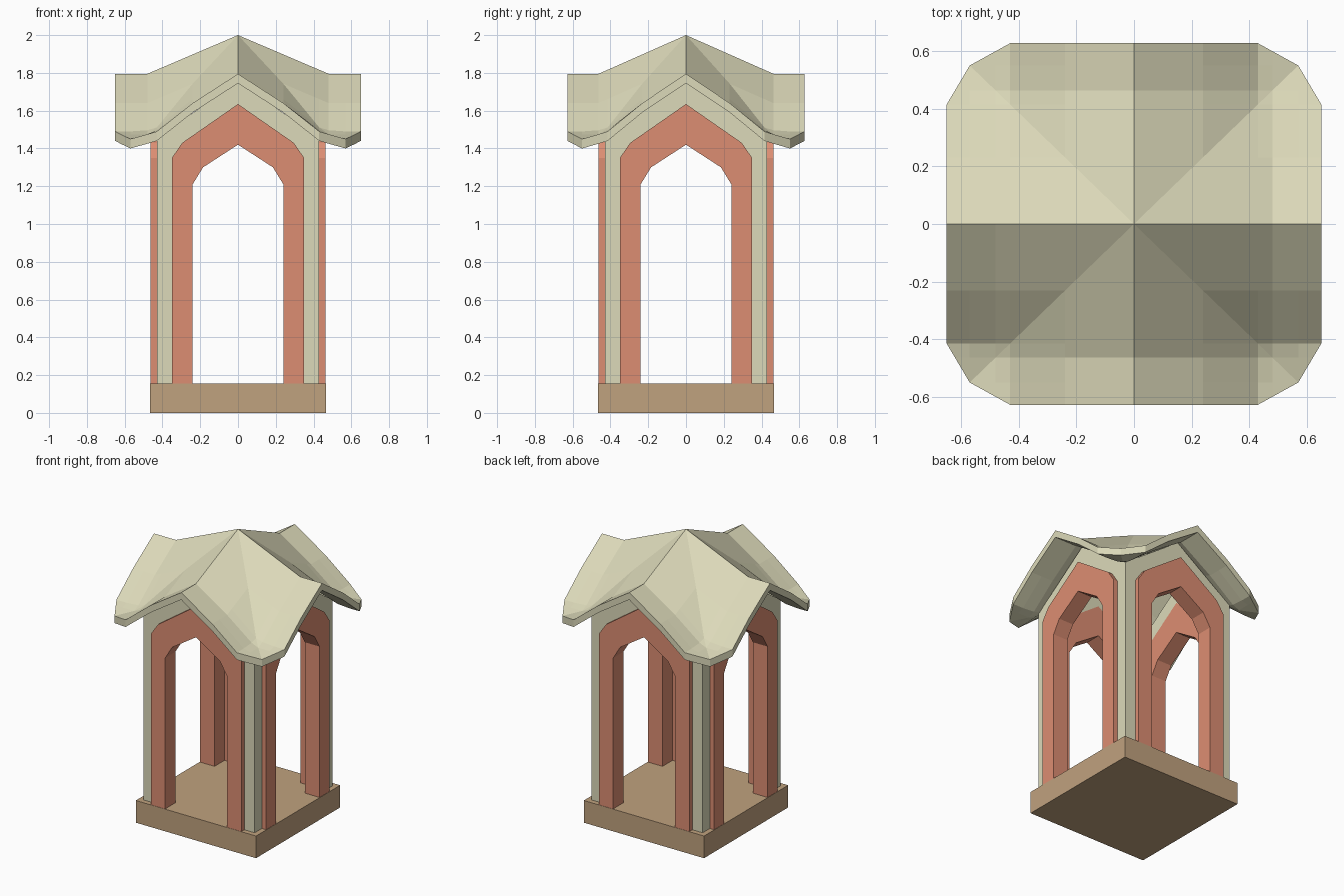
import bpy, bmesh
from math import pi
from mathutils import Matrix

cube = bpy.data.objects.get("Cube")
if cube:
    bpy.data.objects.remove(cube)


def make_material(name, rgb):
    mat = bpy.data.materials.new(name)
    mat.use_nodes = True
    mat.diffuse_color = (*rgb, 1)
    mat.node_tree.nodes["Principled BSDF"].inputs["Base Color"].default_value = (*rgb, 1)
    return mat


cream = make_material("cream", (0.72, 0.70, 0.49))
terracotta = make_material("terracotta", (0.72, 0.27, 0.17))
wood = make_material("wood", (0.53, 0.36, 0.21))


def finish(bm, name, mat):
    bmesh.ops.recalc_face_normals(bm, faces=bm.faces)
    mesh = bpy.data.meshes.new(name)
    bm.to_mesh(mesh)
    bm.free()
    mesh.materials.append(mat)
    obj = bpy.data.objects.new(name, mesh)
    bpy.context.collection.objects.link(obj)
    return obj


def extrude(bm, vector):
    result = bmesh.ops.extrude_face_region(bm, geom=bm.faces[:])
    moved = [v for v in result["geom"] if isinstance(v, bmesh.types.BMVert)]
    bmesh.ops.translate(bm, verts=moved, vec=vector)


def mirrored(half):
    # Half outline ends at the apex; return the complete outline
    return half + [(-x, z) for x, z in half[-2::-1]]


def arch(name, outer, inner, front, depth, angle, mat):
    # Strip between two outlines, given thickness and turned to its side
    bm = bmesh.new()
    rows = [[bm.verts.new((x, -front, z)) for x, z in mirrored(line)]
            for line in (outer, inner)]
    for i in range(len(rows[0]) - 1):
        bm.faces.new((rows[0][i], rows[0][i + 1], rows[1][i + 1], rows[1][i]))
    extrude(bm, (0, depth, 0))
    bm.transform(Matrix.Rotation(angle, 4, "Z"))
    return finish(bm, name, mat)


# Base slab
BASE = 0.155
bm = bmesh.new()
bmesh.ops.create_cube(bm, size=1, matrix=Matrix.Translation((0, 0, BASE / 2))
                      @ Matrix.Diagonal((0.93, 0.93, BASE, 1)))
finish(bm, "base_slab", wood)

# Gable walls with corner posts, and the pointed arches set into them
wall_line = [(0.43, BASE), (0.43, 1.40), (0.43, 1.455), (0, 1.755)]
arch_line = [(0.35, BASE), (0.35, 1.35), (0.295, 1.43), (0, 1.635)]
door_line = [(0.24, BASE), (0.24, 1.21), (0.185, 1.30), (0, 1.42)]
for i, side in enumerate(("front", "left", "back", "right")):
    arch(side + "_gable_wall", wall_line, arch_line, 0.43, 0.075, i * pi / 2, cream)
    arch(side + "_arch", arch_line, door_line, 0.463, 0.113, i * pi / 2, terracotta)

# Crossed gable roof: ridges level at the ends, rising to the middle
STOPS = [0, 0.24, 0.43, 0.48, 0.57, 0.65]
DROPS = [0, 0.155, 0.305, 0.32, 0.345, 0.36]
DEPTH_SCALE = 0.965


def drop(t):
    for a, b, da, db in zip(STOPS, STOPS[1:], DROPS, DROPS[1:]):
        if t <= b:
            return da + (db - da) * (t - a) / (b - a)
    return DROPS[-1]


def ridge(t):
    return 2.0 - 0.205 * min(t / 0.48, 1)


def edge_limit(t):
    # Outline narrows towards the clipped corners
    f = min(max((t - 0.43) / 0.14, 0), 1)
    return 0.65 - 0.08 * f


def roof_point(i, j):
    x, y = STOPS[i], STOPS[j]
    if i == 5 and j >= 4 or j == 5 and i >= 4:
        x = y = STOPS[4]
    elif j == 5:
        y = edge_limit(x)
    elif i == 5:
        x = edge_limit(y)
    z = max(ridge(y) - drop(x), ridge(x) - drop(y))
    return x, y * DEPTH_SCALE, z


bm = bmesh.new()
points = {}


def add_face(corners, sx, sy):
    verts = []
    for i, j in corners:
        x, y, z = roof_point(i, j)
        key = (round(x * sx, 4) + 0.0, round(y * sy, 4) + 0.0)
        if key not in points:
            points[key] = bm.verts.new((*key, z))
        if points[key] not in verts:
            verts.append(points[key])
    if len(verts) > 2:
        bm.faces.new(verts if sx * sy > 0 else verts[::-1])


for sx in (1, -1):
    for sy in (1, -1):
        for i in range(5):
            for j in range(5):
                a, b, c, d = (i, j), (i + 1, j), (i + 1, j + 1), (i, j + 1)
                if i == j:  # valley runs along the diagonal
                    add_face((a, b, c), sx, sy)
                    add_face((a, c, d), sx, sy)
                else:
                    add_face((a, b, c, d), sx, sy)
extrude(bm, (0, 0, -0.05))
finish(bm, "roof", cream)
